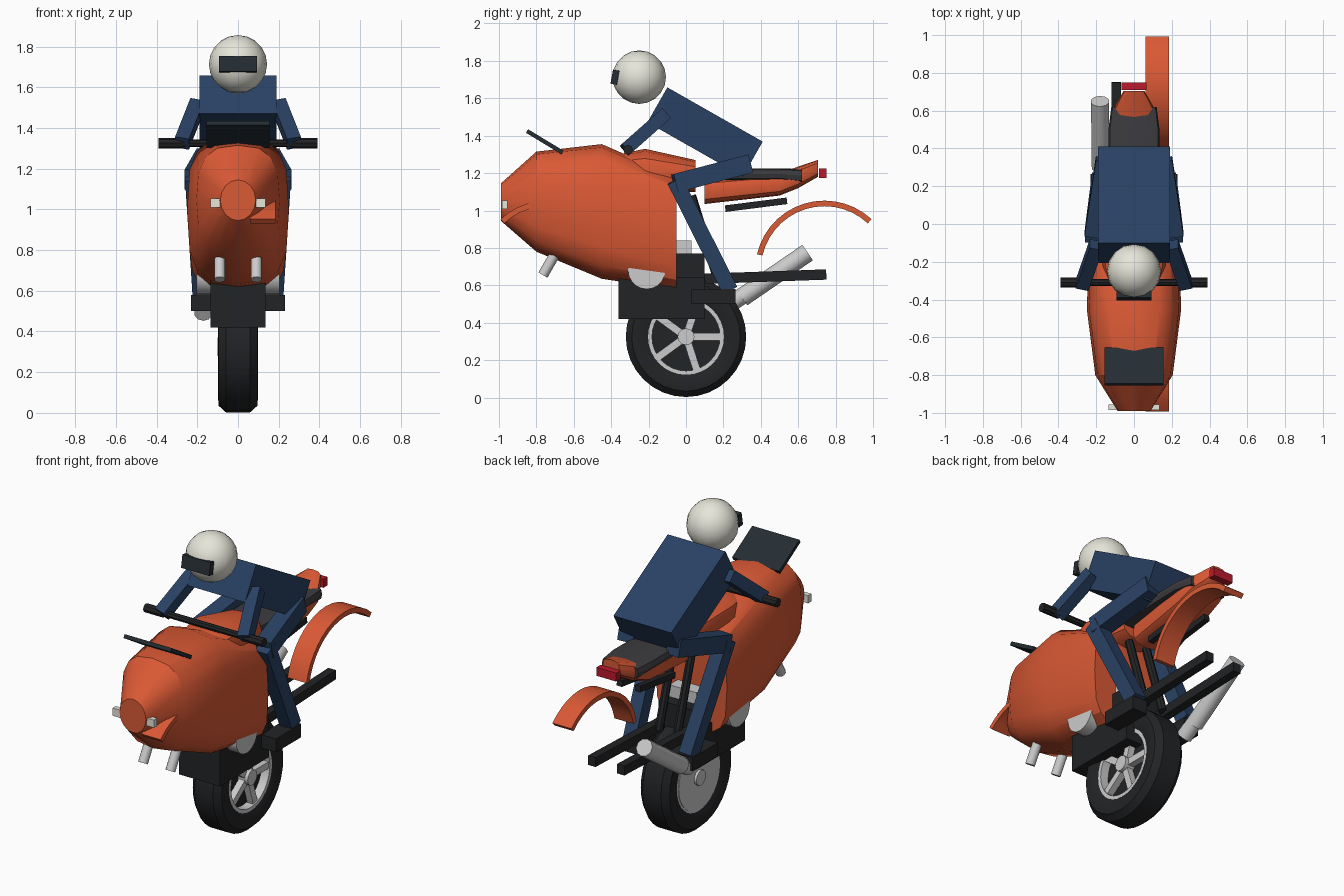
import bpy, bmesh, math
from mathutils import Vector, Matrix

if "Cube" in bpy.data.objects:
    bpy.data.objects.remove(bpy.data.objects["Cube"])


def material(name, r, g, b):
    m = bpy.data.materials.new(name)
    m.diffuse_color = (r, g, b, 1)
    m.use_nodes = True
    m.node_tree.nodes["Principled BSDF"].inputs["Base Color"].default_value = m.diffuse_color
    return m


ORANGE = material("orange", 0.70, 0.10, 0.035)
NAVY = material("navy", 0.022, 0.053, 0.125)
DARK = material("dark", 0.016, 0.017, 0.019)
GLASS = material("glass", 0.018, 0.026, 0.032)
SILVER = material("silver", 0.55, 0.56, 0.58)
CREAM = material("cream", 0.80, 0.79, 0.70)
SEAT = material("seat_grey", 0.045, 0.045, 0.05)
RED = material("red", 0.5, 0.01, 0.025)


def finish(name, bm, mat, smooth=None):
    bmesh.ops.recalc_face_normals(bm, faces=bm.faces)
    me = bpy.data.meshes.new(name)
    bm.to_mesh(me)
    bm.free()
    ob = bpy.data.objects.new(name, me)
    bpy.context.collection.objects.link(ob)
    me.materials.append(mat)
    if smooth:
        bpy.ops.object.select_all(action='DESELECT')
        ob.select_set(True)
        bpy.context.view_layer.objects.active = ob
        bpy.ops.object.shade_smooth_by_angle(angle=math.radians(smooth))
    return ob


def frame(a, b):
    """Matrix at the middle of a-b with local z along it, plus length."""
    a, b = Vector(a), Vector(b)
    z = (b - a).normalized()
    ref = Vector((1, 0, 0)) if abs(z.x) < 0.9 else Vector((0, 1, 0))
    x = (ref - z * ref.dot(z)).normalized()
    rot = Matrix((x, z.cross(x), z)).transposed().to_4x4()
    return Matrix.Translation((a + b) / 2) @ rot, (b - a).length


def beam(name, a, b, w, h, mat):
    m, length = frame(a, b)
    bm = bmesh.new()
    bmesh.ops.create_cube(bm, size=1, matrix=m @ Matrix.Diagonal((w, h, length, 1)))
    return finish(name, bm, mat)


def rod(name, a, b, r, mat, n=10, r2=None):
    m, length = frame(a, b)
    bm = bmesh.new()
    bmesh.ops.create_cone(bm, cap_ends=True, segments=n, radius1=r,
                          radius2=r if r2 is None else r2, depth=length, matrix=m)
    return finish(name, bm, mat, 40)


def box(name, x0, x1, y0, y1, z0, z1, mat):
    zc, xc = (z0 + z1) / 2, (x0 + x1) / 2
    return beam(name, (xc, y0, zc), (xc, y1, zc), x1 - x0, z1 - z0, mat)


def loft(name, sections, mat, n=16):
    """Superellipse rings (y, z bottom, z top, half width, exponent) joined along y."""
    bm = bmesh.new()
    rings = []
    for y, z0, z1, hw, e in sections:
        ring = []
        for i in range(n):
            t = 2 * math.pi * i / n
            c, s = math.cos(t), math.sin(t)
            px = math.copysign(abs(c) ** (2 / e), c) * hw
            pz = math.copysign(abs(s) ** (2 / e), s) * (z1 - z0) / 2
            ring.append(bm.verts.new((px, y, (z0 + z1) / 2 + pz)))
        rings.append(ring)
    for r, q in zip(rings, rings[1:]):
        for i in range(n):
            j = (i + 1) % n
            bm.faces.new((r[i], r[j], q[j], q[i]))
    bm.faces.new(rings[0])
    bm.faces.new(rings[-1])
    return finish(name, bm, mat, 30)


def lathe_x(name, profile, mat, zc, n=32):
    """Closed (x, radius) profile turned about the wheel axle."""
    bm = bmesh.new()
    rings = [[bm.verts.new((x, r * math.cos(2 * math.pi * i / n),
                            zc + r * math.sin(2 * math.pi * i / n))) for i in range(n)]
             for x, r in profile]
    for k, r in enumerate(rings):
        q = rings[(k + 1) % len(rings)]
        for i in range(n):
            j = (i + 1) % n
            bm.faces.new((r[i], r[j], q[j], q[i]))
    return finish(name, bm, mat, 35)


# wheel: tyre, rim, spokes, hub, brake disc
ZW = 0.325
lathe_x("tyre", [(-0.08, 0.2), (-0.098, 0.25), (-0.095, 0.29), (-0.06, 0.322),
                 (0.06, 0.322), (0.095, 0.29), (0.098, 0.25), (0.08, 0.2)], DARK, ZW)
lathe_x("rim", [(-0.082, 0.182), (-0.082, 0.203), (0.082, 0.203), (0.082, 0.182)], SILVER, ZW)
rod("wheel_core", (-0.04, 0, ZW), (0.03, 0, ZW), 0.185, DARK, 32)
rod("brake_disc", (-0.085, 0, ZW), (-0.07, 0, ZW), 0.19, SILVER, 32)
rod("hub", (-0.1, 0, ZW), (0.095, 0, ZW), 0.045, SILVER, 12)
for k in range(5):
    a = math.radians(72 * k)
    d = Vector((0, math.cos(a), math.sin(a)))
    c = Vector((0.055, 0, ZW))
    beam("spoke", c + d * 0.02, c + d * 0.19, 0.04, 0.04, SILVER)

# engine
box("engine_block", -0.135, 0.135, -0.36, 0.10, 0.42, 0.645, DARK)
box("cylinder_block", -0.11, 0.11, -0.12, 0.10, 0.64, 0.77, DARK)
box("cylinder_head", -0.09, 0.09, -0.12, 0.03, 0.77, 0.84, SILVER)
rod("engine_cover", (-0.205, -0.21, 0.68), (0.205, -0.21, 0.68), 0.1, SILVER, 20)

# fairing, tank and tail
loft("fairing", [(-0.99, 0.945, 1.145, 0.087, 2), (-0.80, 0.78, 1.315, 0.205, 2.8),
                 (-0.45, 0.635, 1.355, 0.25, 3.2), (-0.05, 0.575, 1.18, 0.235, 3.5)], ORANGE)
loft("tank", [(-0.36, 1.12, 1.30, 0.13, 2.6), (-0.22, 1.08, 1.33, 0.17, 2.6),
              (0.05, 1.10, 1.27, 0.12, 2.6)], ORANGE, 12)
loft("tail", [(0.10, 1.035, 1.17, 0.09, 3), (0.50, 1.08, 1.20, 0.12, 3),
              (0.60, 1.12, 1.235, 0.115, 3), (0.705, 1.18, 1.27, 0.055, 3)], ORANGE, 12)
loft("seat", [(0.05, 1.16, 1.225, 0.13, 5), (0.50, 1.165, 1.225, 0.135, 5),
              (0.62, 1.15, 1.222, 0.12, 5)], SEAT, 12)
box("tail_light", -0.065, 0.065, 0.71, 0.75, 1.175, 1.225, RED)

# windscreen
beam("windscreen", (0, -0.85, 1.425), (0, -0.66, 1.31), 0.31, 0.022, GLASS)

# fenders: curved strips set to one side
for name, yc, a0, a1 in (("rear_fender", 0.74, 47, 167), ("front_fender", -0.74, 13, 133)):
    bm = bmesh.new()
    N = 14
    loops = []
    for i in range(N + 1):
        a = math.radians(a0 + (a1 - a0) * i / N)
        loops.append([bm.verts.new((x, yc + r * math.cos(a), 0.683 + r * math.sin(a)))
                      for x, r in ((0.06, 0.34), (0.185, 0.34), (0.185, 0.37), (0.06, 0.37))])
    for p, q in zip(loops, loops[1:]):
        for i in range(4):
            j = (i + 1) % 4
            bm.faces.new((p[i], p[j], q[j], q[i]))
    bm.faces.new(loops[0])
    bm.faces.new(loops[-1])
    finish(name, bm, ORANGE, 30)

# exhaust
rod("exhaust_pipe", (-0.17, 0.22, 0.49), (-0.178, 0.56, 0.715), 0.045, SILVER)
rod("muffler", (-0.176, 0.30, 0.535), (-0.18, 0.65, 0.775), 0.05, SILVER)

# handlebar
rod("handlebar", (-0.39, -0.31, 1.325), (0.39, -0.31, 1.325), 0.019, DARK, 8)

# rider body
beam("torso", (0, -0.153, 1.565), (0, 0.357, 1.275), 0.38, 0.215, NAVY)
bm = bmesh.new()
bmesh.ops.create_uvsphere(bm, u_segments=16, v_segments=10, radius=0.143,
                          matrix=Matrix.Translation((0, -0.25, 1.713)))
finish("helmet", bm, CREAM, 40)
beam("visor", (0, -0.387, 1.675), (0, -0.373, 1.75), 0.185, 0.035, GLASS)

# mirrored parts
for s, side in ((-1, "left"), (1, "right")):
    box(side + "_headlight", s * 0.112 - 0.024, s * 0.112 + 0.024, -0.985, -0.955, 1.008, 1.054, CREAM)
    rod(side + "_grip", (s * 0.27, -0.31, 1.325), (s * 0.39, -0.31, 1.325), 0.026, DARK, 8)
    rod(side + "_fork", (s * 0.09, -0.765, 0.655), (s * 0.09, -0.44, 1.22), 0.028, SILVER, 10)
    beam(side + "_swingarm", (s * 0.095, 0.10, 0.635), (s * 0.095, 0.75, 0.658), 0.05, 0.055, DARK)
    rod(side + "_frame_tube", (s * 0.06, 0.03, 1.08), (s * 0.06, 0.17, 0.63), 0.024, DARK, 8)
    beam(side + "_subframe", (s * 0.06, 0.21, 1.01), (s * 0.06, 0.54, 1.052), 0.035, 0.035, DARK)
    beam(side + "_arm", (s * 0.20, -0.11, 1.515), (s * 0.275, -0.325, 1.325), 0.07, 0.07, NAVY)
    beam(side + "_thigh", (s * 0.155, 0.34, 1.25), (s * 0.215, -0.06, 1.145), 0.095, 0.1, NAVY)
    beam(side + "_shin", (s * 0.22, -0.06, 1.16), (s * 0.182, 0.235, 0.575), 0.08, 0.085, NAVY)
    box(side + "_boot", s * 0.18 - 0.05, s * 0.18 + 0.05, 0.03, 0.265, 0.50, 0.58, DARK)
